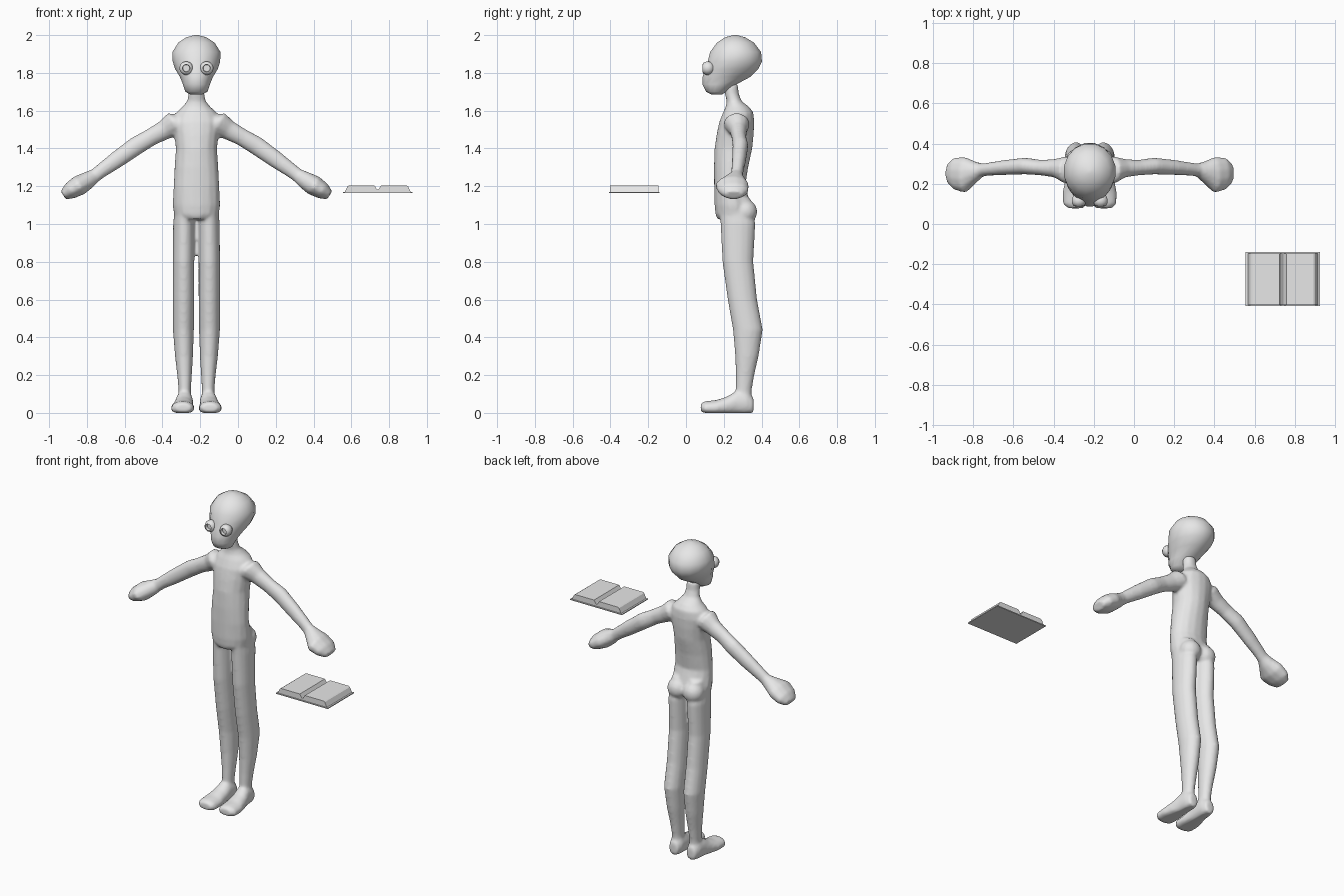
import bpy, bmesh, math
from mathutils import Vector

if "Cube" in bpy.data.objects:
    bpy.data.objects.remove(bpy.data.objects["Cube"])

CX = -0.22  # figure centre line

grey = bpy.data.materials.new("light grey")
grey.use_nodes = True
grey.diffuse_color = (0.8, 0.8, 0.8, 1)
grey.node_tree.nodes["Principled BSDF"].inputs["Base Color"].default_value = (0.8, 0.8, 0.8, 1)


def finish(bm, name, smooth=True):
    bmesh.ops.recalc_face_normals(bm, faces=bm.faces)
    for f in bm.faces:
        f.smooth = smooth
    mesh = bpy.data.meshes.new(name)
    bm.to_mesh(mesh)
    bm.free()
    mesh.materials.append(grey)
    obj = bpy.data.objects.new(name, mesh)
    bpy.context.collection.objects.link(obj)
    return obj


def loft(bm, rings, sides=16):
    """Skin closed elliptical rings given as (centre, u, v)."""
    loops = []
    for c, u, v in rings:
        loop = []
        for i in range(sides):
            a = math.tau * (i + 0.5) / sides
            p = Vector(c) + Vector(u) * math.cos(a) + Vector(v) * math.sin(a)
            p.z = max(p.z, 0)
            loop.append(bm.verts.new(p))
        loops.append(loop)
    for a, b in zip(loops, loops[1:]):
        for i in range(sides):
            j = (i + 1) % sides
            bm.faces.new((a[i], a[j], b[j], b[i]))
    bm.faces.new(loops[0])
    bm.faces.new(loops[-1])


def upright(rows, side=0):
    """Horizontal rings from (z, y front, y back, half width, x offset)."""
    return [((CX + side * ox, (yf + yb) / 2, z), (rx, 0, 0), (0, (yb - yf) / 2, 0))
            for z, yf, yb, rx, ox in rows]


# Head
head = bmesh.new()
loft(head, upright([
    (1.685, .135, .19, .03, 0), (1.70, .105, .215, .06, 0),
    (1.74, .085, .27, .073, 0), (1.78, .086, .345, .09, 0),
    (1.82, .098, .385, .115, 0), (1.86, .112, .405, .128, 0),
    (1.91, .125, .40, .13, 0), (1.96, .162, .362, .098, 0),
    (1.988, .205, .315, .055, 0), (2.0, .25, .27, .01, 0)]))
finish(head, "head")

# Eyes: lathed balls with a sunken pupil
EYE = [(.001, .105), (.018, .105), (.02, .088), (.028, .09),
       (.036, .108), (.036, .122), (.028, .142), (.002, .15)]
for side, label in ((1, "left_eye"), (-1, "right_eye")):
    eye = bmesh.new()
    loft(eye, [((CX + side * .054, y, 1.825), (r, 0, 0), (0, 0, r)) for r, y in EYE])
    obj = finish(eye, label)
    bpy.context.view_layer.objects.active = obj
    obj.select_set(True)
    bpy.ops.object.shade_smooth_by_angle(angle=math.radians(60))
    obj.select_set(False)

# Torso and neck
body = bmesh.new()
loft(body, upright([
    (1.74, .20, .275, .04, 0), (1.69, .205, .28, .042, 0), (1.65, .215, .295, .05, 0),
    (1.62, .21, .335, .075, 0), (1.59, .195, .358, .108, 0),
    (1.54, .175, .362, .13, 0), (1.48, .162, .36, .12, 0),
    (1.40, .15, .352, .11, 0), (1.30, .147, .33, .117, 0),
    (1.20, .148, .315, .122, 0), (1.10, .15, .345, .127, 0),
    (1.05, .155, .35, .12, 0), (1.025, .165, .33, .08, 0)]))

LEG = [(1.14, .17, .34, .05, .06), (1.0, .182, .368, .058, .066),
       (.8, .192, .357, .057, .068), (.6, .22, .377, .057, .068),
       (.44, .248, .407, .056, .069), (.3, .26, .385, .048, .066),
       (.2, .263, .362, .039, .063), (.12, .262, .348, .033, .062),
       (.05, .265, .345, .035, .062)]
# Foot: y, z bottom, z top, x offset, half width
FOOT = [(.078, .005, .05, .07, .04), (.10, -.012, .062, .073, .06),
        (.16, -.015, .068, .073, .062), (.22, -.015, .088, .069, .053),
        (.27, -.015, .12, .064, .047), (.32, -.015, .12, .062, .044),
        (.358, -.005, .08, .062, .03)]
# Arm: x offset, z, half thickness, y, half depth
ARM = [(.05, 1.53, .05, .265, .06), (.115, 1.53, .068, .268, .07),
       (.17, 1.497, .053, .277, .047), (.24, 1.46, .047, .28, .039),
       (.32, 1.413, .05, .288, .042), (.42, 1.342, .046, .281, .038),
       (.50, 1.285, .039, .273, .033), (.535, 1.258, .037, .268, .033),
       (.57, 1.235, .046, .257, .054), (.62, 1.205, .055, .244, .09),
       (.67, 1.175, .046, .25, .082), (.705, 1.152, .026, .252, .05)]

for side in (1, -1):
    loft(body, upright(LEG, side))
    loft(body, [((CX + side * ox, y, (lo + hi) / 2), (w, 0, 0), (0, 0, (hi - lo) / 2))
                for y, lo, hi, ox, w in FOOT])
    loft(body, [((CX + side * ox, y, z), (side * .53 * t, 0, .85 * t), (0, d, 0))
                for ox, z, t, y, d in ARM], 12)
    # Buttock
    ball = bmesh.ops.create_uvsphere(body, u_segments=16, v_segments=10, radius=.066)
    bmesh.ops.translate(body, verts=ball["verts"], vec=(CX + side * .055, .312, 1.065))

# Fuse the limbs into one soft skin
skin = finish(body, "body")
fuse = skin.modifiers.new("fuse", "REMESH")
fuse.mode = "VOXEL"
fuse.voxel_size = .009
fuse.use_smooth_shade = True
soft = skin.modifiers.new("soften", "SMOOTH")
soft.factor = .5
soft.iterations = 6


def extrude_y(name, profile, y0, y1):
    bm = bmesh.new()
    face = bm.faces.new([bm.verts.new((x, y0, z)) for x, z in profile])
    out = bmesh.ops.extrude_face_region(bm, geom=[face])
    moved = [v for v in out["geom"] if isinstance(v, bmesh.types.BMVert)]
    bmesh.ops.translate(bm, verts=moved, vec=(0, y1 - y0, 0))
    finish(bm, name, smooth=False)


# Open book: thin cover and two page blocks meeting in a valley
BX = .74
extrude_y("book_cover", [(BX - .185, 1.164), (BX + .185, 1.164),
                         (BX + .185, 1.17), (BX - .185, 1.17)], -.407, -.14)
for side, label in ((1, "right_pages"), (-1, "left_pages")):
    page = [(0, 1.169), (0, 1.182), (.006, 1.185), (.018, 1.205),
            (.152, 1.205), (.16, 1.2), (.175, 1.169)]
    extrude_y(label, [(BX + side * x, z) for x, z in page], -.402, -.146)
